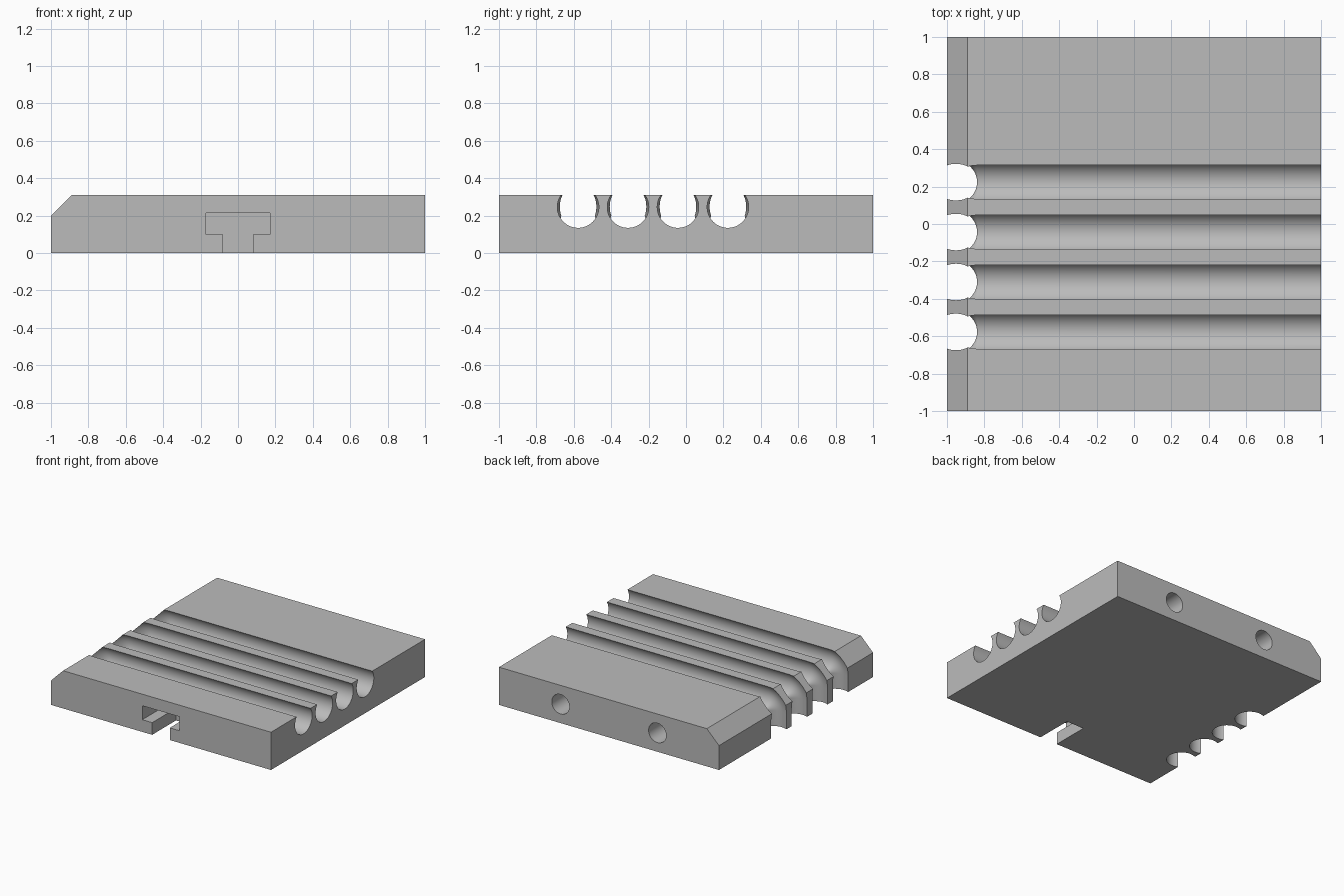
import bpy, bmesh, math
from mathutils import Vector

if "Cube" in bpy.data.objects:
    bpy.data.objects.remove(bpy.data.objects["Cube"], do_unlink=True)

HEIGHT = 0.31
BORE = 0.111       # channel radius
BEND = 0.12        # elbow centre-line radius
AXIS_Z = 0.246     # channel axis height
BORE_X = -0.95     # axis of the downward outlet

grey = bpy.data.materials.new("plain grey")
grey.use_nodes = True
colour = (0.5, 0.5, 0.5, 1)
grey.diffuse_color = colour
grey.node_tree.nodes["Principled BSDF"].inputs["Base Color"].default_value = colour


def loft(name, rings):
    """Closed solid through a list of equal-length rings."""
    bm = bmesh.new()
    loops = [[bm.verts.new(p) for p in ring] for ring in rings]
    for a, b in zip(loops, loops[1:]):
        for i in range(len(a)):
            j = (i + 1) % len(a)
            bm.faces.new((a[i], a[j], b[j], b[i]))
    bm.faces.new(loops[0])
    bm.faces.new(loops[-1])
    bmesh.ops.recalc_face_normals(bm, faces=bm.faces)
    mesh = bpy.data.meshes.new(name)
    bm.to_mesh(mesh)
    bm.free()
    mesh.materials.append(grey)
    obj = bpy.data.objects.new(name, mesh)
    bpy.context.collection.objects.link(obj)
    return obj


def extrude_y(name, profile, y0, y1):
    return loft(name, [[(x, y, z) for x, z in profile] for y in (y0, y1)])


def circle(n):
    return [(math.cos(math.tau * i / n), math.sin(math.tau * i / n)) for i in range(n)]


def channel(y, steps=14):
    """Horizontal tube that bends down through the underside."""
    start = Vector((BORE_X + BEND, y, AXIS_Z))
    pivot = start - Vector((0, 0, BEND))
    stations = [(Vector((1.2, y, AXIS_Z)), Vector((0, 0, 1)))]
    for i in range(steps + 1):
        a = math.pi / 2 * i / steps
        out = Vector((-math.sin(a), 0, math.cos(a)))
        stations.append((pivot + out * BEND, out))
    stations.append((Vector((BORE_X, y, -0.2)), Vector((-1, 0, 0))))
    side = Vector((0, 1, 0))
    return loft("channel_cutter", [[c + (side * u + out * v) * BORE for u, v in circle(64)]
                                   for c, out in stations])


# Block with one chamfered top edge
block = extrude_y("grooved_block", [(-1, 0), (1, 0), (1, HEIGHT), (-0.89, HEIGHT), (-1, 0.2)], -1, 1)

# Four bent channels
cutters = [channel(-0.577 + 0.267 * i) for i in range(4)]

# T-slot in the front
half = [(0.08, -0.1), (0.08, 0.1), (0.17, 0.1), (0.17, 0.215)]
cutters.append(extrude_y("slot_cutter", half + [(-x, z) for x, z in reversed(half)], -1.1, -0.69))

# Two round blind holes in the back
for x in (-0.44, 0.44):
    cutters.append(extrude_y("hole_cutter", [(x + 0.08 * u, 0.155 + 0.08 * v) for u, v in circle(48)], 0.5, 1.1))

# Cut everything and tidy up
bpy.context.view_layer.objects.active = block
for cutter in cutters:
    cutter.hide_render = True
    cut = block.modifiers.new("cut", 'BOOLEAN')
    cut.operation = 'DIFFERENCE'
    cut.solver = 'EXACT'
    cut.object = cutter
    bpy.ops.object.modifier_apply(modifier=cut.name)
    bpy.data.objects.remove(cutter, do_unlink=True)

bpy.ops.object.select_all(action='DESELECT')
block.select_set(True)
bpy.ops.object.shade_smooth_by_angle(angle=math.radians(30))
